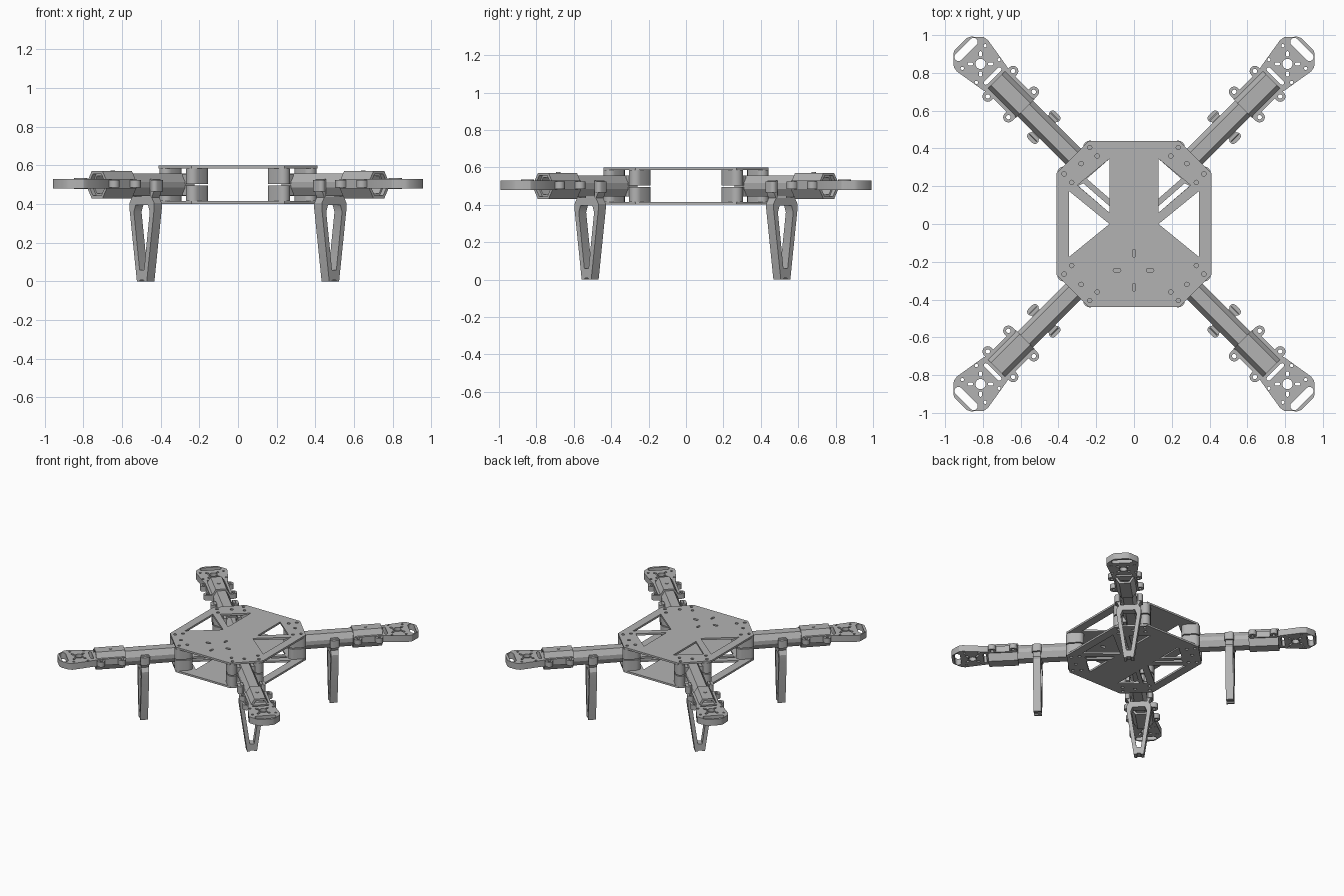
import bpy, bmesh, math
from mathutils import Matrix

cube = bpy.data.objects.get("Cube")
if cube:
    bpy.data.objects.remove(cube, do_unlink=True)

grey = bpy.data.materials.new("frame_grey")
grey.use_nodes = True
grey.diffuse_color = (0.45, 0.45, 0.45, 1)
grey.node_tree.nodes["Principled BSDF"].inputs["Base Color"].default_value = (0.45, 0.45, 0.45, 1)
parts = []


def circle(x, y, r, n=16):
    return [(x + r * math.cos(math.tau * i / n), y + r * math.sin(math.tau * i / n)) for i in range(n)]


def stadium(a, b, r, n=8):
    """Rounded slot outline from a to b."""
    t = math.atan2(b[1] - a[1], b[0] - a[0])
    pts = []
    for c, start in ((b, t - math.pi / 2), (a, t + math.pi / 2)):
        for i in range(n + 1):
            k = start + math.pi * i / n
            pts.append((c[0] + r * math.cos(k), c[1] + r * math.sin(k)))
    return pts


def slab(name, outline, holes, lo, hi, matrix=Matrix.Identity(4)):
    """Extrude a flat outline with holes from lo to hi, then place it."""
    curve = bpy.data.curves.new(name, "CURVE")
    curve.dimensions = "2D"
    curve.fill_mode = "BOTH"
    curve.extrude = (hi - lo) / 2
    for loop in [outline] + holes:
        s = curve.splines.new("POLY")
        s.points.add(len(loop) - 1)
        for p, (x, y) in zip(s.points, loop):
            p.co = (x, y, 0, 1)
        s.use_cyclic_u = True
    tmp = bpy.data.objects.new(name + "_tmp", curve)
    bpy.context.collection.objects.link(tmp)
    mesh = bpy.data.meshes.new_from_object(tmp.evaluated_get(bpy.context.evaluated_depsgraph_get()))
    bpy.data.objects.remove(tmp, do_unlink=True)
    bpy.data.curves.remove(curve)
    mesh.transform(matrix @ Matrix.Translation((0, 0, (lo + hi) / 2)))
    bm = bmesh.new()
    bm.from_mesh(mesh)
    bmesh.ops.remove_doubles(bm, verts=bm.verts, dist=1e-5)
    bmesh.ops.recalc_face_normals(bm, faces=bm.faces)
    bm.to_mesh(mesh)
    bm.free()
    mesh.materials.clear()
    mesh.materials.append(grey)
    ob = bpy.data.objects.new(name, mesh)
    bpy.context.collection.objects.link(ob)
    parts.append(ob)


def mirrored(loop, sx, sy):
    return [(x * sx, y * sy) for x, y in loop]


def symmetric(half):
    """Complete a half outline by mirroring it in its second coordinate."""
    return half + [(x, -y) for x, y in reversed(half)]


QUADS = [(sx, sy) for sx in (1, -1) for sy in (1, -1)]

# Body plates
octagon = [(0.41, 0.27), (0.24, 0.44), (-0.24, 0.44), (-0.41, 0.27),
           (-0.41, -0.27), (-0.24, -0.44), (0.24, -0.44), (0.41, -0.27)]
bolts = [(0.195, 0.36), (0.235, 0.405), (0.28, 0.32), (0.33, 0.22), (0.37, 0.265)]
bolt_holes = [circle(x * sx, y * sy, 0.012, 12) for x, y in bolts for sx, sy in QUADS]
side_cut = [(0.345, 0.175), (0.13, 0), (0.345, -0.175)]
sides = [mirrored(side_cut, s, 1) for s in (1, -1)]
back_cut = [(0.13, 0.345), (0.30, 0.205), (0.13, 0.06)]
top_slots = [stadium((0, y - 0.012), (0, y + 0.012), 0.008) for y in (-0.155, -0.335)]
top_slots += [stadium((x - 0.01, -0.245), (x + 0.01, -0.245), 0.01) for x in (-0.09, 0.085)]
slab("top_plate", octagon, bolt_holes + sides + top_slots + [mirrored(back_cut, s, 1) for s in (1, -1)],
     0.585, 0.6)
brace_cuts = [[(0.13, 0.345), (0.25, 0.24), (0.13, 0.135)],
              [(0.13, 0.06), (0.13, 0.095), (0.268, 0.215), (0.295, 0.202)]]
slab("bottom_plate", octagon,
     bolt_holes + sides + [mirrored(c, sx, sy) for c in brace_cuts for sx, sy in QUADS], 0.4, 0.415)


def tube(w, flat, h, mid):
    """Eight-sided chamfered arm section in width and height."""
    return [(w, 0.5 - mid), (w, 0.5 + mid), (flat, 0.5 + h), (-flat, 0.5 + h),
            (-w, 0.5 + mid), (-w, 0.5 - mid), (-flat, 0.5 - h), (flat, 0.5 - h)]


def leg_outline():
    right = [(0.012, 0.008), (0.018, 0), (0.036, 0), (0.09, 0.375), (0.09, 0.405),
             (0.072, 0.435), (0.09, 0.47), (0.09, 0.515), (0.078, 0.53), (0.06, 0.53), (0.06, 0.44)]
    return right + [(-x, z) for x, z in reversed(right)]


# Arm assemblies: local x runs outward along the arm, local y across it
ACROSS = Matrix(((0, 0, 1, 0), (1, 0, 0, 0), (0, 1, 0, 0), (0, 0, 0, 1)))
MOTOR = 1.174
for sx, sy in QUADS:
    tag = ("back" if sy > 0 else "front") + ("_left_" if sx > 0 else "_right_")
    flat = Matrix.Diagonal((sx, sy, 1, 1)) @ Matrix.Translation((-0.0175, 0.0175, 0)) @ Matrix.Rotation(math.pi / 4, 4, "Z")
    cross = flat @ ACROSS

    # Arm tube and outer sleeve
    slab(tag + "arm", tube(0.058, 0.033, 0.057, 0.015), [tube(0.046, 0.026, 0.045, 0.012)], 0.4, 1.03, cross)
    slab(tag + "sleeve", tube(0.07, 0.04, 0.07, 0.02), [tube(0.056, 0.031, 0.055, 0.014)], 0.84, 1.055, cross)
    slab(tag + "sleeve_screw", circle(0.94, 0, 0.012), [], 0.565, 0.574, flat)

    # Split clamp posts between the plates, joined by webs around the arm
    for lo, hi, web_lo, web_hi, half in ((0.415, 0.496, 0.445, 0.496, "lower_"), (0.504, 0.585, 0.504, 0.555, "upper_")):
        for v in (-0.097, 0.097):
            slab(tag + half + "clamp_post", stadium((0.392, v), (0.452, v), 0.036), [], lo, hi, flat)
            inner = math.copysign(0.04, v)
            slab(tag + half + "clamp_web",
                 [(0.375, inner), (0.47, inner), (0.47, v), (0.375, v)], [], web_lo, web_hi, flat)

    # Leg with tapered window, fork prongs and clip bolts
    window = [(0.016, 0.06), (0.058, 0.36), (0.045, 0.395), (-0.045, 0.395), (-0.058, 0.36), (-0.016, 0.06)]
    slab(tag + "leg", leg_outline(), [window], 0.672, 0.728, cross)
    for v in (-0.082, 0.082):
        slab(tag + "leg_clip", stadium((0.685, v), (0.715, v), 0.02), [], 0.465, 0.525, flat)

    # Lugs crossing beneath the sleeve
    for u in (0.87, 1.025):
        slab(tag + "lug_bar", stadium((u, -0.095), (u, 0.095), 0.028),
             [circle(u, v, 0.012, 12) for v in (-0.095, 0.095)], 0.485, 0.525, flat)
    for v in (-0.07, 0.07):
        slab(tag + "lug_rail", [(0.85, v - 0.012), (1.04, v - 0.012), (1.04, v + 0.012), (0.85, v + 0.012)],
             [], 0.48, 0.53, flat)

    # Motor mount with its openings
    outline = symmetric([(1.03, 0.08), (1.07, 0.09), (1.235, 0.117), (1.262, 0.112), (1.312, 0.066), (1.323, 0.045)])
    holes = [circle(MOTOR, 0, 0.027, 20),
             stadium((1.282, -0.056), (1.282, 0.056), 0.022),
             stadium((1.083, -0.05), (1.083, 0.05), 0.011)]
    for k in range(4):
        a = math.pi / 4 + k * math.pi / 2
        c, s = math.cos(a), math.sin(a)
        holes.append(stadium((MOTOR + 0.047 * c, 0.047 * s), (MOTOR + 0.06 * c, 0.06 * s), 0.008))
    holes += [circle(u, v, 0.009, 10) for u in (1.12, 1.225) for v in (-0.085, 0.085)]
    slab(tag + "motor_mount", outline, holes, 0.48, 0.53, flat)
    slab(tag + "motor_ring", circle(MOTOR, 0, 0.035, 20), [circle(MOTOR, 0, 0.027, 20)], 0.478, 0.534, flat)

# Keep edges crisp and round walls smooth
bpy.ops.object.select_all(action="DESELECT")
for ob in parts:
    ob.select_set(True)
bpy.context.view_layer.objects.active = parts[0]
bpy.ops.object.shade_smooth_by_angle(angle=math.radians(30))
